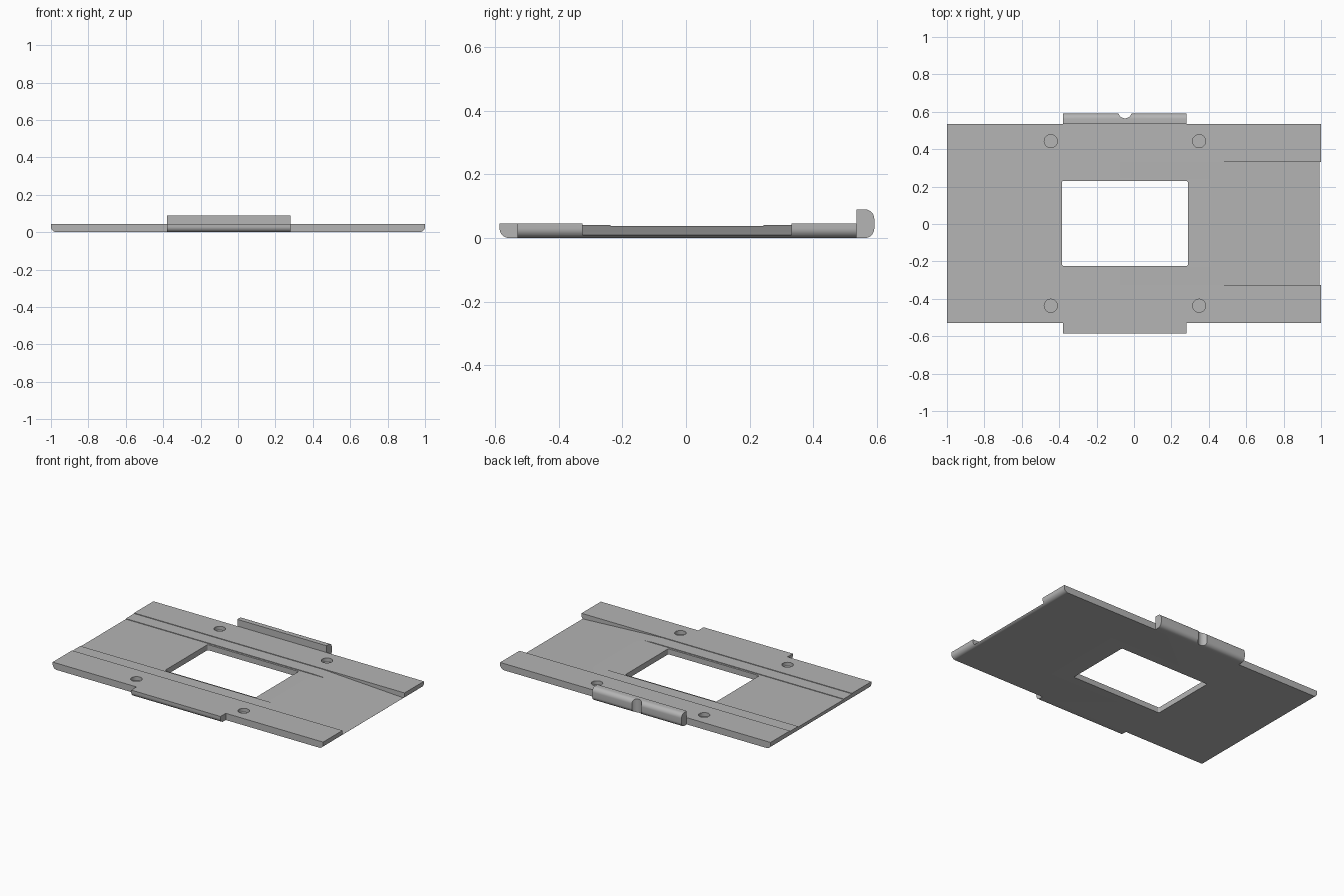
import bpy, bmesh, math
from mathutils import Vector

cube = bpy.data.objects.get("Cube")
if cube:
    bpy.data.objects.remove(cube, do_unlink=True)

grey = bpy.data.materials.new("plain grey")
grey.use_nodes = True
grey.diffuse_color = (0.46, 0.46, 0.46, 1)
grey.node_tree.nodes["Principled BSDF"].inputs["Base Color"].default_value = (0.46, 0.46, 0.46, 1)

YC = 0.003     # the plate sits a hair off centre
R = 0.03       # radius of the rounded edges
T = 0.045      # plate thickness


def prism(name, points, axis, start, end):
    """Extrude a 2D profile along x, y or z from start to end."""
    place = {"x": lambda a, b: (start, a, b),
             "y": lambda a, b: (a, start, b),
             "z": lambda a, b: (a, b, start)}[axis]
    bm = bmesh.new()
    face = bm.faces.new([bm.verts.new(place(a, b)) for a, b in points])
    ext = bmesh.ops.extrude_face_region(bm, geom=[face])
    step = Vector([(end - start) * (axis == c) for c in "xyz"])
    bmesh.ops.translate(bm, vec=step,
                        verts=[v for v in ext["geom"] if isinstance(v, bmesh.types.BMVert)])
    bmesh.ops.recalc_face_normals(bm, faces=bm.faces)
    mesh = bpy.data.meshes.new(name)
    bm.to_mesh(mesh)
    bm.free()
    mesh.materials.append(grey)
    obj = bpy.data.objects.new(name, mesh)
    bpy.context.collection.objects.link(obj)
    return obj


def arc(cx, cy, r, a0, a1, n=8):
    angles = [math.radians(a0 + (a1 - a0) * i / n) for i in range(n + 1)]
    return [(cx + r * math.cos(a), cy + r * math.sin(a)) for a in angles]


def rect(x0, x1, y0, y1):
    return [(x0, y0), (x1, y0), (x1, y1), (x0, y1)]


def rounded_rect(x0, x1, y0, y1, r):
    return (arc(x0 + r, y0 + r, r, 180, 270) + arc(x1 - r, y0 + r, r, 270, 360)
            + arc(x1 - r, y1 - r, r, 0, 90) + arc(x0 + r, y1 - r, r, 90, 180))


def circle(x, y, r):
    return arc(x, y, r, 0, 360, 40)[:-1]


def cut(target, cutter):
    cutter.hide_render = True
    mod = target.modifiers.new("cut", "BOOLEAN")
    mod.operation = "DIFFERENCE"
    mod.solver = "EXACT"
    mod.object = cutter
    with bpy.context.temp_override(object=target, active_object=target):
        bpy.ops.object.modifier_apply(modifier=mod.name)
    bpy.data.objects.remove(cutter, do_unlink=True)


# Base plate with rounded lower ends
ends = arc(-1 + R, R, R, 180, 270) + arc(1 - R, R, R, 270, 360)
plate = prism("base_plate", ends + [(1, T), (-1, T)], "y", YC - 0.532, YC + 0.532)

# Two shallow stepped channels along the length
for half, floor in ((0.328, 0.041), (0.24, 0.037)):
    cut(plate, prism("channel_cutter", rect(-1.1, 1.1, YC - half, YC + half), "z", floor, 0.1))

# Entry ramp at the left end
ramp = [(0.3, 0.0465), (1.1, 0.0042), (1.1, 0.12), (0.3, 0.12)]
cut(plate, prism("ramp_cutter", ramp, "y", YC - 0.328, YC + 0.328))

# Central window
cut(plate, prism("window_cutter", rounded_rect(-0.385, 0.288, -0.224, 0.23, 0.008), "z", -0.1, 0.2))

# Four blind round pockets
for x in (-0.445, 0.348):
    for side in (-1, 1):
        cut(plate, prism("pocket_cutter", circle(x, YC + side * 0.44, 0.035), "z", 0.02, 0.1))

# Front tab with a rounded lower edge
yf = YC - 0.588
tab = prism("front_tab", arc(yf + R, R, R, 180, 270) + [(YC - 0.532, 0), (YC - 0.532, T), (yf, T)],
            "x", -0.38, 0.28)

# Raised back lip with rounded outer edges and a finger notch
yb = YC + 0.588
lip = prism("back_lip", [(YC + 0.532, 0)] + arc(yb - R, R, R, 270, 360)
            + arc(yb - R, 0.09 - R, R, 0, 90) + [(YC + 0.532, 0.09)], "x", -0.38, 0.28)
cut(lip, prism("notch_cutter", circle(-0.048, yb + 0.01, 0.036), "z", -0.1, 0.2))

# Smooth the rounded edges only
for obj in (plate, tab, lip):
    bpy.ops.object.select_all(action="DESELECT")
    obj.select_set(True)
    bpy.context.view_layer.objects.active = obj
    bpy.ops.object.shade_smooth_by_angle(angle=math.radians(20))
